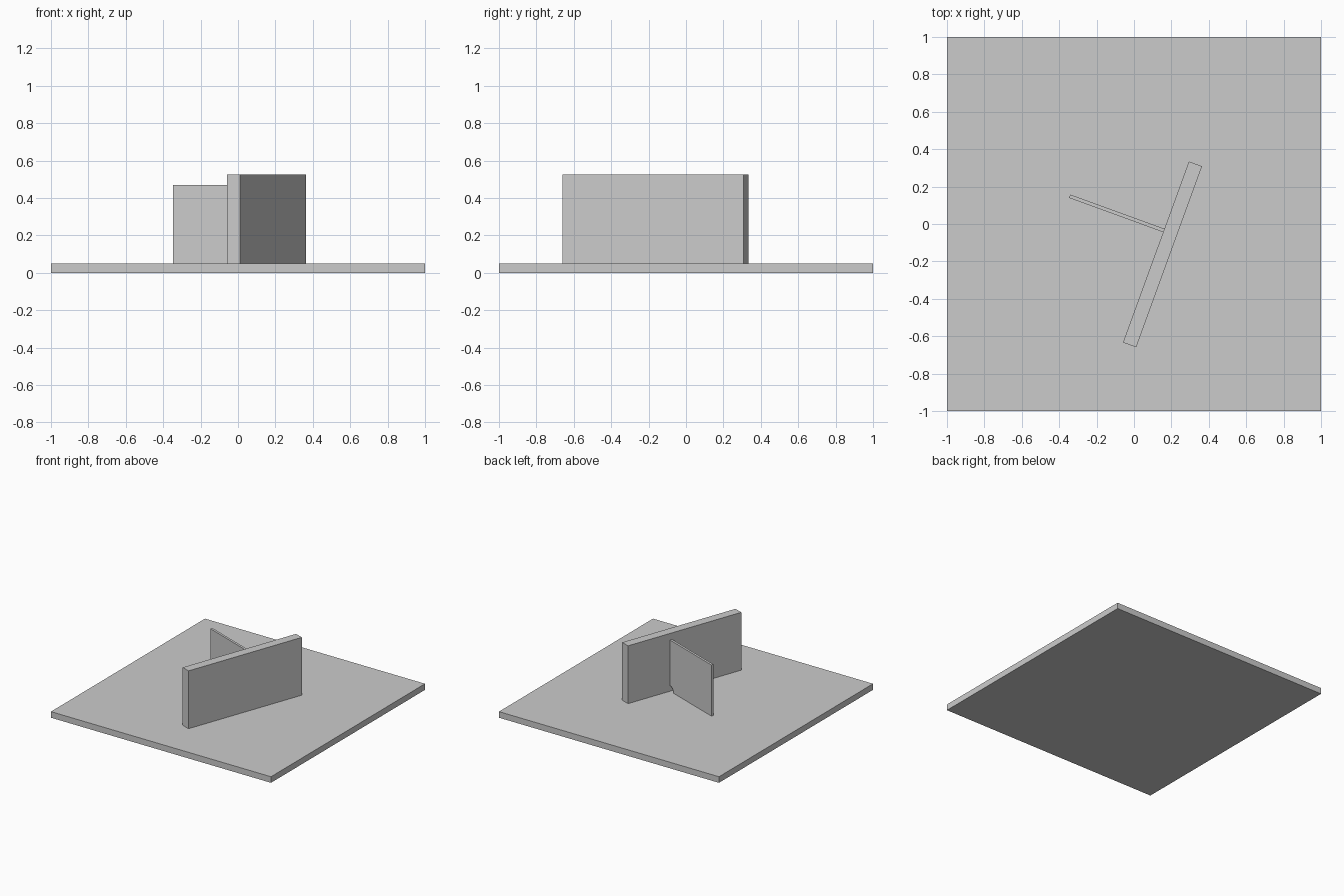
import bpy
import bmesh
from math import radians, sin, cos, pi
from mathutils import Matrix

cube = bpy.data.objects.get("Cube")
if cube:
    bpy.data.objects.remove(cube, do_unlink=True)

grey = bpy.data.materials.new("plain grey")
grey.use_nodes = True
colour = (0.6, 0.6, 0.6, 1)
grey.diffuse_color = colour
grey.node_tree.nodes["Principled BSDF"].inputs["Base Color"].default_value = colour

BASE = 0.05
# Shared frame of the wall and the fin: turned about z, resting on the base
FRAME = Matrix.Translation((0.1525, -0.1625, BASE)) @ Matrix.Rotation(radians(-20), 4, "Z")


def plate(name, profile, y0, y1, matrix):
    """Extrude an x-z profile from y0 to y1."""
    bm = bmesh.new()
    face = bm.faces.new([bm.verts.new((x, y0, z)) for x, z in profile])
    moved = bmesh.ops.extrude_face_region(bm, geom=[face])["geom"]
    verts = [v for v in moved if isinstance(v, bmesh.types.BMVert)]
    bmesh.ops.translate(bm, verts=verts, vec=(0, y1 - y0, 0))
    bmesh.ops.recalc_face_normals(bm, faces=bm.faces)
    mesh = bpy.data.meshes.new(name)
    bm.to_mesh(mesh)
    bm.free()
    mesh.materials.append(grey)
    obj = bpy.data.objects.new(name, mesh)
    obj.matrix_world = matrix
    bpy.context.collection.objects.link(obj)
    return obj


def rect(x0, x1, height):
    return [(x0, 0), (x1, 0), (x1, height), (x0, height)]


# Square base plate
plate("base_plate", rect(-1, 1, BASE), -1, 1, Matrix.Identity(4))

# Upright wall
half = 0.0375
plate("wall", rect(-half, half, 0.475), -0.515, 0.515, FRAME)

# Thin bracing fin with a rounded relief notch in its lower inner corner
notch, steps = 0.045, 8
arc = [(-half - notch * cos(a), notch * sin(a))
       for a in (i * pi / 2 / steps for i in range(steps + 1))]
far = -half - 0.535
plate("bracing_fin", [(far, 0)] + arc + [(-half, 0.42), (far, 0.42)], 0.113, 0.132, FRAME)
